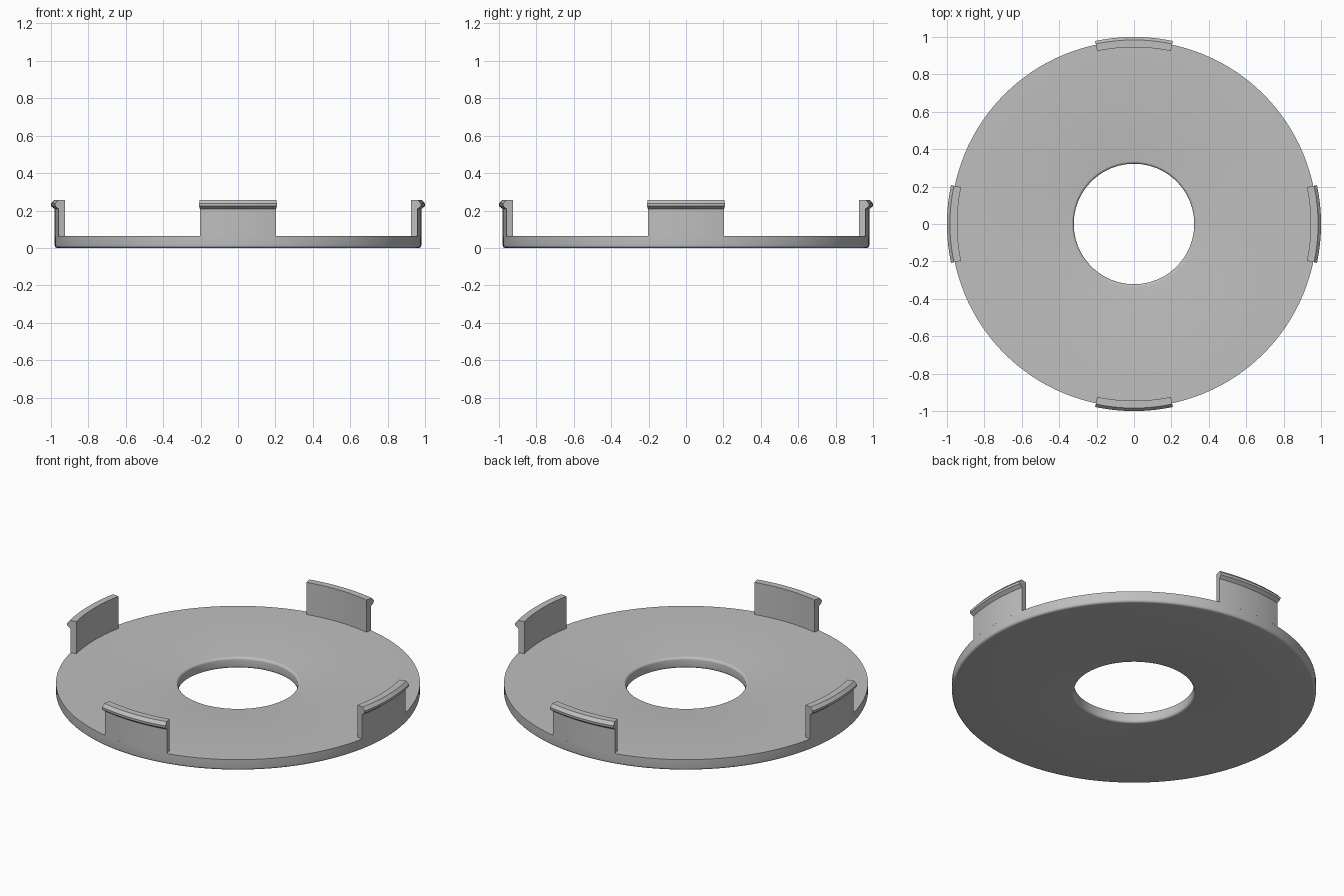
import bpy
import bmesh
from math import cos, sin, pi, radians

cube = bpy.data.objects.get("Cube")
if cube:
    bpy.data.objects.remove(cube, do_unlink=True)

grey = bpy.data.materials.new("plain grey")
grey.use_nodes = True
colour = (0.52, 0.52, 0.52, 1)
grey.diffuse_color = colour
grey.node_tree.nodes["Principled BSDF"].inputs["Base Color"].default_value = colour

THICK = 0.064      # plate thickness
RIM = 0.98         # plate radius
HOLE = 0.322       # hole radius
FILLET = 0.014     # edge rounding
HALF = radians(12) # half the angle a clip spans


def fillet(r, z, start, steps=5):
    """Quarter-circle of (radius, height) points around a centre."""
    return [(r + FILLET * cos(start + i * pi / 2 / steps),
             z + FILLET * sin(start + i * pi / 2 / steps)) for i in range(steps + 1)]


def sweep(name, profile, start, end, steps, full=False):
    """Sweep a closed profile about the z axis, capping the ends of an open arc."""
    bm = bmesh.new()
    count = steps if full else steps + 1
    rings = []
    for i in range(count):
        a = start + (end - start) * i / steps
        rings.append([bm.verts.new((r * cos(a), r * sin(a), z)) for r, z in profile])
    n = len(profile)
    for i in range(steps):
        a, b = rings[i], rings[(i + 1) % count]
        for j in range(n):
            k = (j + 1) % n
            bm.faces.new((a[j], b[j], b[k], a[k]))
    if not full:
        bm.faces.new(rings[0])
        bm.faces.new(rings[-1])
    bmesh.ops.recalc_face_normals(bm, faces=bm.faces)
    mesh = bpy.data.meshes.new(name)
    bm.to_mesh(mesh)
    bm.free()
    mesh.materials.append(grey)
    obj = bpy.data.objects.new(name, mesh)
    bpy.context.collection.objects.link(obj)
    bpy.ops.object.select_all(action='DESELECT')
    obj.select_set(True)
    bpy.context.view_layer.objects.active = obj
    bpy.ops.object.shade_smooth_by_angle(angle=radians(25))
    return obj


# Flat plate: rounded lower rim, sharp upper rim, rounded hole edges
plate = ([(RIM, THICK)]
         + fillet(HOLE + FILLET, THICK - FILLET, pi / 2)
         + fillet(HOLE + FILLET, FILLET, pi)
         + fillet(RIM - FILLET, FILLET, 1.5 * pi))
sweep("plate", plate, 0, 2 * pi, 128, full=True)

# Four snap clips with an outward lip
clip = [(0.945, THICK - 0.004), (RIM, THICK - 0.004), (RIM, 0.208), (0.999, 0.223),
        (1.0, 0.237), (0.984, 0.255), (0.945, 0.255)]
for i, side in enumerate(("left", "back", "right", "front")):
    mid = i * pi / 2
    sweep(side + "_clip", clip, mid - HALF, mid + HALF, 16)
